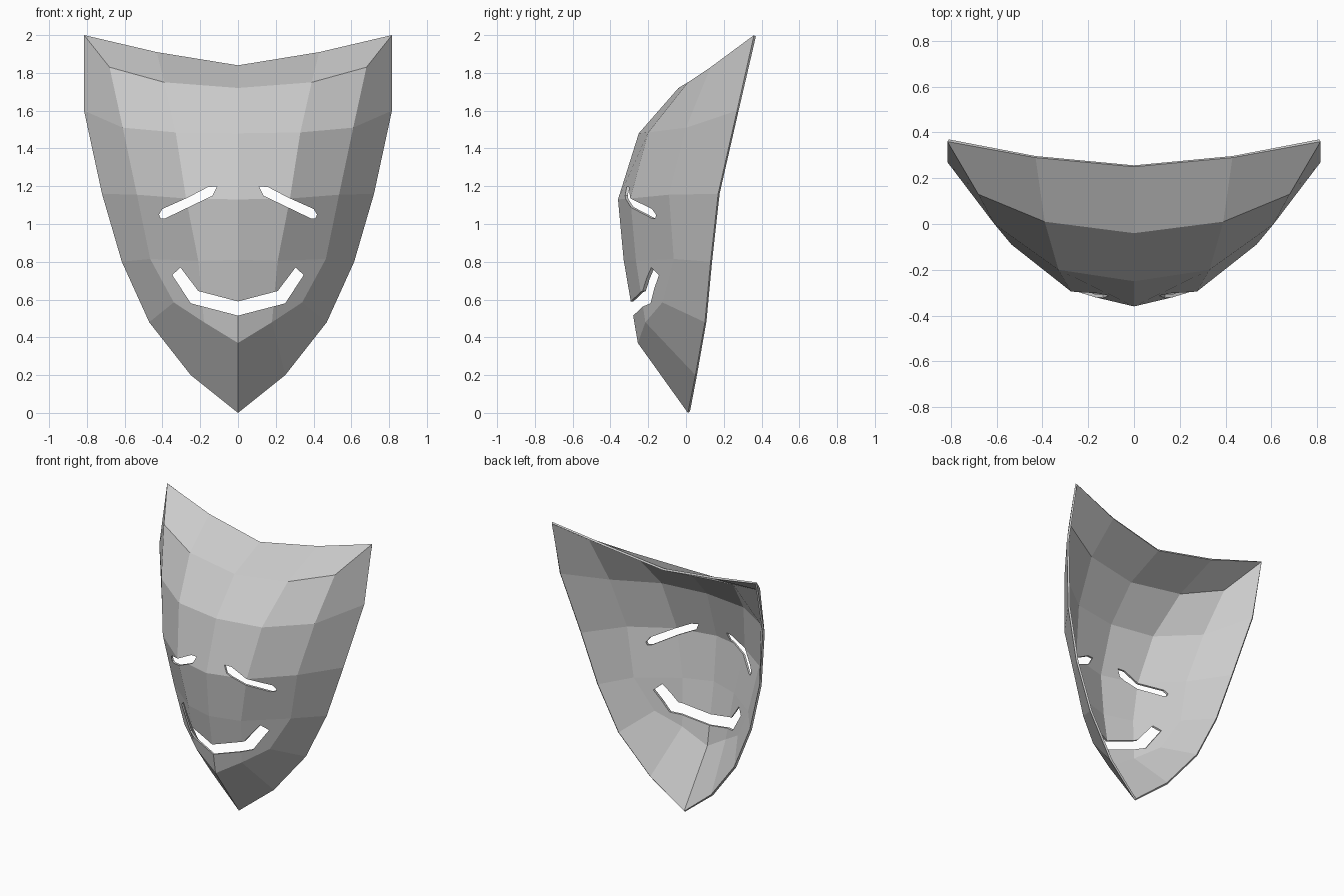
import bpy, bmesh

if "Cube" in bpy.data.objects:
    bpy.data.objects.remove(bpy.data.objects["Cube"])

# Half of the mask as rows of points from the centre line to the rim
TOP, JAW = (0.815, 0.36, 2.0), (0.47, 0.10, 0.48)
ROWS = [
    [(0, 0.25, 1.84), (0.43, 0.29, 1.91), TOP, TOP],
    [(0, -0.04, 1.72), (0.39, 0.01, 1.75), (0.68, 0.13, 1.83), TOP],
    [(0, -0.25, 1.48), (0.33, -0.20, 1.485), (0.61, 0.0, 1.51), (0.815, 0.27, 1.6)],
    [(0, -0.36, 1.13), (0.275, -0.295, 1.135), (0.535, -0.09, 1.155), (0.72, 0.17, 1.16)],
    [(0, -0.33, 0.81), (0.21, -0.265, 0.805), (0.465, -0.065, 0.815), (0.615, 0.13, 0.8)],
    [(0, -0.255, 0.37), (0.18, -0.215, 0.48), (0.34, -0.125, 0.585), JAW],
    [(0, 0.01, 0.0), (0.25, 0.05, 0.2), JAW, JAW],
]


def make_object(name, bm):
    mesh = bpy.data.meshes.new(name)
    bm.to_mesh(mesh)
    bm.free()
    obj = bpy.data.objects.new(name, mesh)
    bpy.context.collection.objects.link(obj)
    return obj


def cutter(name, outline):
    """Prism through the front of the mask from an x/z outline."""
    bm = bmesh.new()
    face = bm.faces.new([bm.verts.new((x, -0.6, z)) for x, z in outline])
    ext = bmesh.ops.extrude_face_region(bm, geom=[face])["geom"]
    bmesh.ops.translate(bm, vec=(0, 0.9, 0),
                        verts=[v for v in ext if isinstance(v, bmesh.types.BMVert)])
    bmesh.ops.recalc_face_normals(bm, faces=bm.faces)
    obj = make_object(name, bm)
    obj.hide_render = True
    obj.hide_set(True)
    obj.display_type = 'WIRE'
    return obj


# Faceted mask shell
bm = bmesh.new()
verts = {}
for p in (p for row in ROWS for p in row):
    if p not in verts:
        verts[p] = bm.verts.new(p)
for upper, lower in zip(ROWS, ROWS[1:]):
    for i in range(3):
        loop = dict.fromkeys((upper[i], lower[i], lower[i + 1], upper[i + 1]))
        if len(loop) > 2:
            bm.faces.new([verts[p] for p in loop])
mask = make_object("mask", bm)
mirror = mask.modifiers.new("mirror", 'MIRROR')
mirror.use_clip = True
solid = mask.modifiers.new("thickness", 'SOLIDIFY')
solid.thickness = 0.014
solid.offset = -1

# Eye and mouth openings
eye = [(0.11, 1.2), (0.16, 1.195), (0.265, 1.14), (0.40, 1.08), (0.418, 1.05),
       (0.41, 1.03), (0.385, 1.03), (0.25, 1.095), (0.135, 1.15)]
lip = [(0.21, 0.645), (0.305, 0.77), (0.348, 0.73), (0.25, 0.58)]
flip = lambda pts: [(-x, z) for x, z in reversed(pts)]
mouth = [(0, 0.59)] + lip + [(0, 0.515)] + flip(lip)
for name, outline in (("eye_cutter_right", eye), ("eye_cutter_left", flip(eye)),
                      ("mouth_cutter", mouth)):
    cut = mask.modifiers.new(name, 'BOOLEAN')
    cut.operation = 'DIFFERENCE'
    cut.solver = 'EXACT'
    cut.object = cutter(name, outline)
